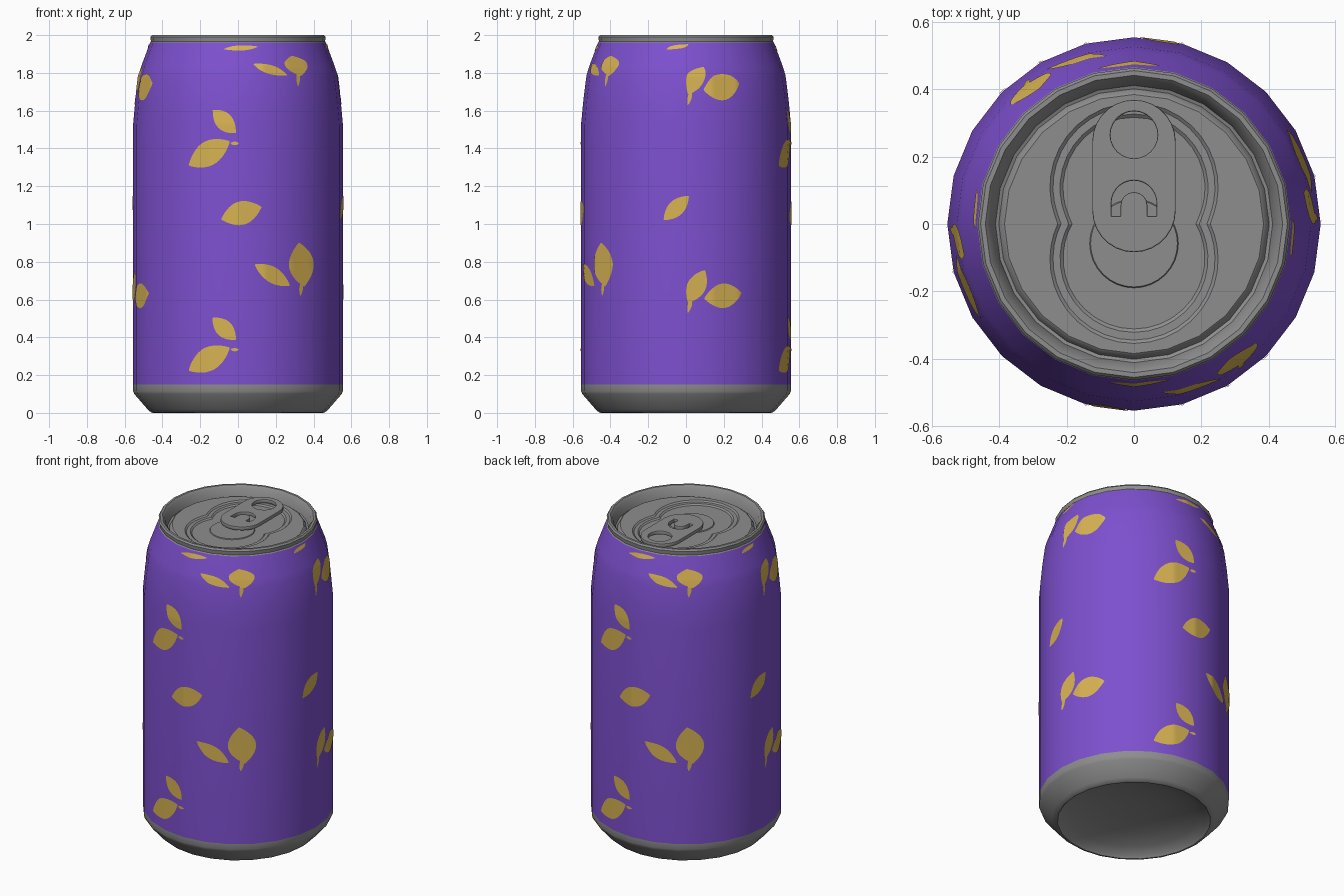
import bpy, bmesh, math

if "Cube" in bpy.data.objects:
    bpy.data.objects.remove(bpy.data.objects["Cube"])

R, SEG = 0.555, 24


def material(name, rgb):
    m = bpy.data.materials.new(name)
    m.diffuse_color = (*rgb, 1)
    m.use_nodes = True
    m.node_tree.nodes["Principled BSDF"].inputs["Base Color"].default_value = m.diffuse_color
    return m


PURPLE = material("purple", (0.205, 0.08, 0.62))
YELLOW = material("yellow", (0.68, 0.45, 0.085))
METAL = material("grey metal", (0.27, 0.27, 0.27))


def finish(ob, mat, angle=35):
    ob.data.materials.clear()
    ob.data.materials.append(mat)
    bpy.ops.object.select_all(action='DESELECT')
    ob.select_set(True)
    bpy.context.view_layer.objects.active = ob
    bpy.ops.object.shade_smooth_by_angle(angle=math.radians(angle))


def loft(name, rings, mat, closed=True, angle=35):
    """Skin a list of equal-length point rows."""
    bm = bmesh.new()
    rows = [[bm.verts.new(p) for p in ring] for ring in rings]
    n = len(rows[0])
    for a, b in zip(rows, rows[1:]):
        for k in range(n if closed else n - 1):
            j = (k + 1) % n
            bm.faces.new((a[k], a[j], b[j], b[k]))
    bmesh.ops.remove_doubles(bm, verts=bm.verts, dist=1e-5)
    me = bpy.data.meshes.new(name)
    bm.to_mesh(me)
    bm.free()
    ob = bpy.data.objects.new(name, me)
    bpy.context.collection.objects.link(ob)
    finish(ob, mat, angle)
    return ob


def circle(r, z, n=SEG, cx=0, cy=0):
    return [(cx + r * math.cos(2 * math.pi * k / n),
             cy + r * math.sin(2 * math.pi * k / n), z) for k in range(n)]


def lathe(name, profile, mat, n=SEG, cx=0, cy=0):
    return loft(name, [circle(r, z, n, cx, cy) for r, z in profile], mat)


# Can body: domed base, printed sleeve, rolled rim
lathe("can_base", [(0, 0.10), (0.15, 0.095), (0.28, 0.075), (0.38, 0.045), (0.435, 0.015),
                   (0.447, 0), (0.46, 0.002), (0.478, 0.018), (0.549, 0.1),
                   (R, 0.115), (R, 0.15)], METAL)
SLEEVE = [(R, 0.15), (R, 1.53), (0.543, 1.66), (0.527, 1.785), (0.514, 1.83), (0.466, 1.96)]
lathe("can_sleeve", SLEEVE, PURPLE)
lathe("can_rim", [(0.466, 1.96), (0.461, 1.966), (0.464, 1.99), (0.456, 2.0), (0.442, 2.0),
                  (0.428, 1.985), (0.412, 1.928), (0.402, 1.924), (0.392, 1.945),
                  (0.385, 1.95)], METAL)


# Lid panel with a waisted two-step recess
def facet(a):
    """Radius factor of the regular polygon at angle a."""
    step = 2 * math.pi / SEG
    return math.cos(step / 2) / math.cos(a % step - step / 2)


def waisted(inset, z, n=48):
    pts = []
    for k in range(n):
        a = 2 * math.pi * k / n
        r = max(c * math.sin(a) + math.sqrt(0.25 ** 2 - (c * math.cos(a)) ** 2)
                for c in (0.11, -0.105)) - inset
        pts.append((r * math.cos(a), r * math.sin(a), z))
    return pts


outer = []
for k in range(48):
    a = 2 * math.pi * k / 48
    r = 0.385 * facet(a)
    outer.append((r * math.cos(a), r * math.sin(a), 1.95))
loft("lid_panel", [outer, waisted(0, 1.95), waisted(0.01, 1.942), waisted(0.033, 1.942),
                   waisted(0.043, 1.934), circle(0, 1.934, 48)], METAL, angle=25)

# Opening plate and rivet
lathe("opening_plate", [(0.132, 1.934), (0.129, 1.939), (0, 1.939)], METAL, 32, 0, -0.058)
lathe("rivet", [(0.03, 1.934), (0.028, 1.962), (0.022, 1.967), (0, 1.967)], METAL, 20, 0, 0.04)


# Pull tab: filled outline with a finger hole and a horseshoe slot
def arc(cx, cy, r, a0, a1, n=14):
    return [(cx + r * math.cos(math.radians(a0 + (a1 - a0) * i / n)),
             cy + r * math.sin(math.radians(a0 + (a1 - a0) * i / n))) for i in range(n + 1)]


outline = arc(0, 0.245, 0.12, 0, 180) + arc(0, 0.04, 0.12, 180, 360)
hole = arc(0, 0.265, 0.074, 0, 345, 23)
slot = (arc(0, 0.062, 0.071, 0, 180) + [(-0.071, 0.02), (-0.036, 0.02)]
        + arc(0, 0.055, 0.036, 180, 0, 8) + [(0.036, 0.02), (0.071, 0.02)])
cu = bpy.data.curves.new("pull_tab", 'CURVE')
cu.dimensions = '2D'
cu.fill_mode = 'BOTH'
cu.extrude = 0.008
cu.bevel_depth = 0.004
cu.bevel_resolution = 1
for pts in (outline, hole, slot):
    sp = cu.splines.new('POLY')
    sp.points.add(len(pts) - 1)
    for p, (x, y) in zip(sp.points, pts):
        p.co = (x, y, 0, 1)
    sp.use_cyclic_u = True
tab = bpy.data.objects.new("pull_tab", cu)
bpy.context.collection.objects.link(tab)
tab.location.z = 1.964
bpy.context.view_layer.objects.active = tab
tab.select_set(True)
bpy.ops.object.convert(target='MESH')
finish(bpy.context.view_layer.objects.active, METAL)


# Printed leaves: thin patches wrapped on the sleeve
def lerp_table(table, x):
    for (x0, y0), (x1, y1) in zip(table, table[1:]):
        if x <= x1:
            break
    return y0 + (y1 - y0) * (x - x0) / (x1 - x0)


RADIUS_AT = [(z, r) for r, z in SLEEVE]
# height of the upper repeat of the print, squeezed along the neck
UPPER = [(0.2, 1.285), (0.5, 1.6), (0.57, 1.67), (0.67, 1.785), (0.79, 1.85),
         (0.9, 1.89), (1.0, 1.92), (1.14, 1.95)]


def on_can(s, z, turn):
    a = s / R + turn - math.pi / 2
    r = lerp_table(RADIUS_AT, z) * facet(a) + 0.003
    return (r * math.cos(a), r * math.sin(a), z)


def leaf(name, s0, z0, s1, z1, width, turn, upper):
    length = math.hypot(s1 - s0, z1 - z0)
    nx, nz = -(z1 - z0) / length, (s1 - s0) / length
    rows = []
    for j in range(9):
        v = j / 8 - 0.5
        row = []
        for i in range(17):
            t = i / 16
            w = width * max(math.sin(math.pi * t), 0.02) ** 0.8 * v
            s, z = s0 + (s1 - s0) * t + nx * w, z0 + (z1 - z0) * t + nz * w
            row.append(on_can(s, lerp_table(UPPER, z) if upper else z, turn))
        rows.append(row)
    loft(name, rows, YELLOW, closed=False)


Q = R * math.pi / 2     # arc length from the front to the right side
LEAVES = [
    (-0.27, 0.225, -0.045, 0.345, 0.125), (-0.135, 0.503, -0.012, 0.388, 0.09),
    (-0.088, 1.025, 0.124, 1.09, 0.125), (0.09, 0.785, 0.285, 0.675, 0.085),
    (0.345, 0.9, 0.38, 0.67, 0.165), (0.365, 0.70, 0.355, 0.62, 0.025),
    (Q + 0.098, 0.605, Q + 0.308, 0.635, 0.13), (Q + 0.1, 0.755, Q + 0.012, 0.585, 0.1),
    (Q + 0.03, 0.61, Q + 0.01, 0.53, 0.022), (Q - 0.118, 1.022, Q + 0.014, 1.147, 0.085),
    (-0.04, 0.335, 0.005, 0.335, 0.018),
]
for side, turn in (("front", 0), ("back", math.pi)):
    for upper in (False, True):
        for i, spec in enumerate(LEAVES):
            leaf(f"leaf_{side}_{'upper' if upper else 'lower'}_{i}", *spec, turn, upper)
